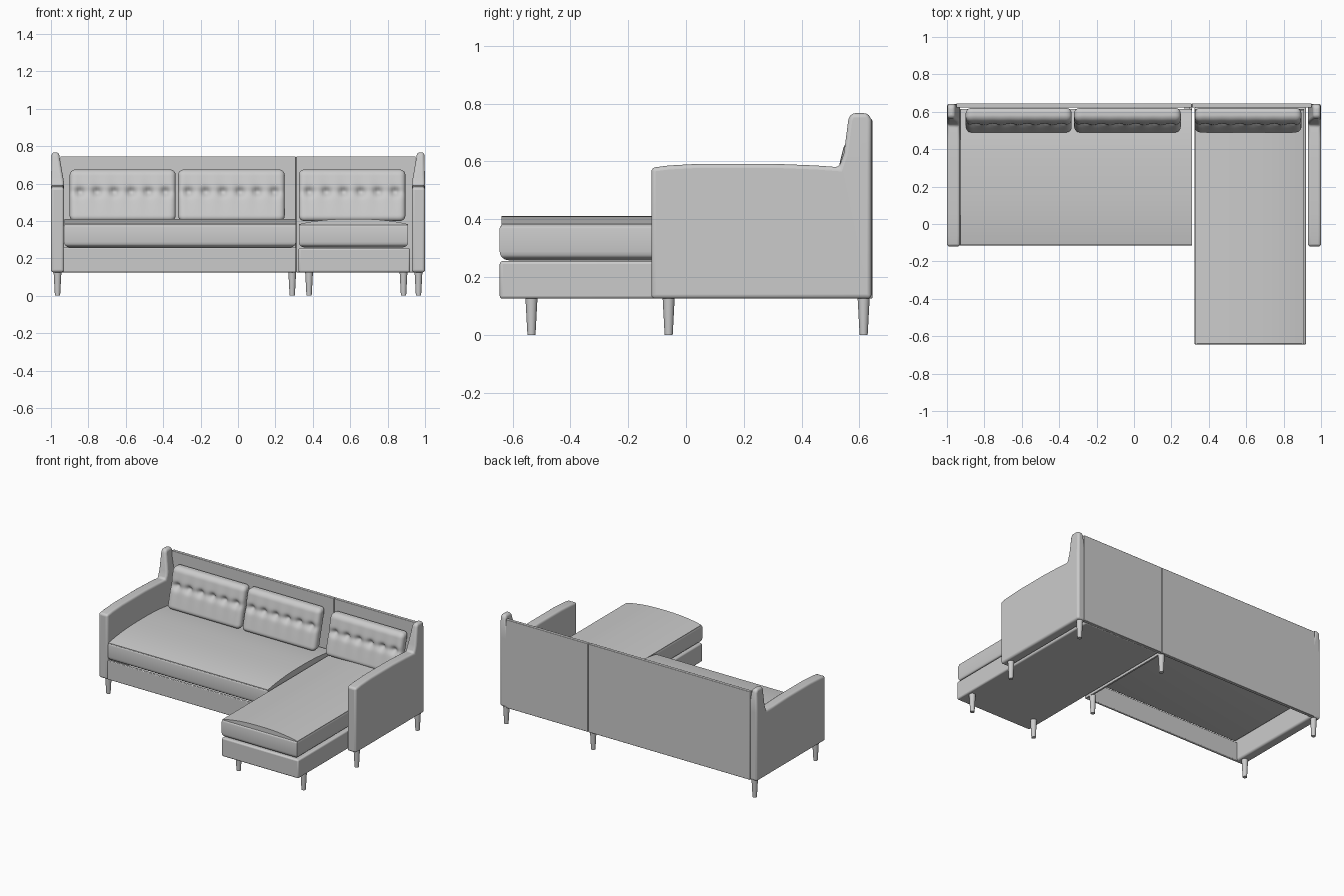
import bpy, bmesh, math
from mathutils import Vector

if "Cube" in bpy.data.objects:
    bpy.data.objects.remove(bpy.data.objects["Cube"])


def finish(name, bm, bevel=0.0, segs=3, angle=35):
    bmesh.ops.recalc_face_normals(bm, faces=bm.faces)
    me = bpy.data.meshes.new(name)
    bm.to_mesh(me)
    bm.free()
    ob = bpy.data.objects.new(name, me)
    bpy.context.collection.objects.link(ob)
    if bevel:
        m = ob.modifiers.new("soft_edges", 'BEVEL')
        m.width, m.segments, m.limit_method = bevel, segs, 'ANGLE'
        m.angle_limit = math.radians(40)
    bpy.ops.object.select_all(action='DESELECT')
    bpy.context.view_layer.objects.active = ob
    ob.select_set(True)
    bpy.ops.object.shade_smooth_by_angle(angle=math.radians(angle))
    return ob


def cube(lo, hi):
    bm = bmesh.new()
    bmesh.ops.create_cube(bm, size=1)
    for v in bm.verts:
        v.co = Vector([a + (c + 0.5) * (b - a) for a, b, c in zip(lo, hi, v.co)])
    return bm


def box(name, lo, hi, bevel=0.0, segs=3):
    return finish(name, cube(lo, hi), bevel, segs)


def prism(points, direction):
    bm = bmesh.new()
    f = bm.faces.new([bm.verts.new(p) for p in points])
    r = bmesh.ops.extrude_face_region(bm, geom=[f])
    for v in r['geom']:
        if isinstance(v, bmesh.types.BMVert):
            v.co += Vector(direction)
    return bm


def arm(name, side):
    # side profile with the raised wing at the back
    prof = [(-0.12, 0.125), (-0.12, 0.578), (-0.06, 0.586), (0.05, 0.592), (0.3, 0.592),
            (0.45, 0.586), (0.53, 0.58), (0.547, 0.63), (0.562, 0.745), (0.572, 0.767),
            (0.63, 0.767), (0.642, 0.745), (0.642, 0.125)]
    bm = prism([(1.0, y, z) for y, z in prof], (-0.07, 0, 0))
    bmesh.ops.bisect_plane(bm, geom=bm.verts[:] + bm.edges[:] + bm.faces[:],
                           plane_co=(0, 0, 0.605), plane_no=(0, 0, 1))
    for v in bm.verts:  # thin the wing toward its top
        t = max(0, (v.co.z - 0.605) / 0.16)
        v.co.x += (0.028 if v.co.x < 0.96 else -0.004) * t
        v.co.x *= side
    return finish(name, bm, 0.014, 4)


def crown(name, lo, hi, axis):
    # gently arched top of a seat, extruded along one axis
    a = 1 - axis
    n, pts = 16, []
    for i in range(n + 1):
        s = -1 + 2 * i / n
        p = [lo[0], lo[1], 0.383 + 0.028 * (1 - abs(s) ** 2.4)]
        p[a] = lo[a] + (hi[a] - lo[a]) * i / n
        pts.append(p)
    for k in (hi[a], lo[a]):
        p = [lo[0], lo[1], 0.37]
        p[a] = k
        pts.append(p)
    d = [0, 0, 0]
    d[axis] = hi[axis] - lo[axis]
    return finish(name, prism(pts, d))


def seat_cushion(name, lo, hi):
    bm = cube((*lo, 0.258), (*hi, 0.38))
    low = [e for e in bm.edges if all(v.co.z < 0.3 for v in e.verts)]
    top = [e for e in bm.edges if all(v.co.z > 0.3 for v in e.verts)]
    bmesh.ops.bevel(bm, geom=low, offset=0.03, segments=4, profile=0.5, affect='EDGES')
    top = [e for e in bm.edges if all(v.co.z > 0.379 for v in e.verts)]
    bmesh.ops.bevel(bm, geom=top, offset=0.012, segments=3, profile=0.5, affect='EDGES')
    return finish(name, bm, angle=50)


def back_cushion(name, x0, x1):
    # rounded box, one row of six tufts, leaning back
    w, d, h, r = (x1 - x0) / 2, 0.0375, 0.138, 0.03
    bm = bmesh.new()
    bmesh.ops.create_cube(bm, size=2)
    bmesh.ops.subdivide_edges(bm, edges=bm.edges[:], cuts=39, use_grid_fill=True)
    for v in bm.verts:
        p = Vector((v.co.x * w, v.co.y * d, v.co.z * h))
        c = Vector([max(-(s - r), min(s - r, q)) for s, q in zip((w, d, h), p)])
        p = c + (p - c).normalized() * r
        if p.y < 0:
            u = (p.x + w) / (2 * w) * 6.2 - 0.1
            fold = 0.5 + 0.5 * math.cos(2 * math.pi * (u - 0.5))
            dz = p.z - 0.018
            g = math.exp(-(dz / 0.022) ** 2)
            p.y += 0.022 * g * fold ** 2 + 0.006 * g + 0.004 * fold * math.exp(-(dz / 0.09) ** 2)
        p.y += 0.555 + 0.25 * p.z
        p.x += (x0 + x1) / 2
        p.z += 0.537
        v.co = p
    return finish(name, bm, angle=60)


def leg(name, x, y):
    bm = bmesh.new()
    bmesh.ops.create_cone(bm, cap_ends=True, segments=20, radius1=0.014, radius2=0.021, depth=0.13)
    bmesh.ops.translate(bm, verts=bm.verts, vec=(x, y, 0.065))
    return finish(name, bm)


# arms with wings
arm("right_arm", 1)
arm("left_arm", -1)

# back panels
box("sofa_back", (-0.95, 0.622, 0.125), (0.309, 0.645, 0.745), 0.003, 2)
box("chaise_back", (0.311, 0.622, 0.125), (0.95, 0.645, 0.745), 0.003, 2)

# bases: open-bottomed sofa rails, solid chaise plinth
box("sofa_front_rail", (-0.935, -0.115, 0.125), (0.31, -0.095, 0.258), 0.005)
box("sofa_end_rail", (0.298, -0.1, 0.125), (0.31, 0.625, 0.258))
box("chaise_base", (0.323, -0.645, 0.125), (0.92, 0.625, 0.255), 0.01)

# seats
seat_cushion("sofa_seat", (-0.93, -0.115), (0.31, 0.615))
crown("sofa_seat_top", (-0.928, -0.112), (0.31, 0.61), 0)
seat_cushion("chaise_seat", (0.325, -0.645), (0.91, 0.615))
crown("chaise_seat_top", (0.327, -0.638), (0.908, 0.61), 1)

# tufted back cushions
for nm, a, b in (("left", -0.9, -0.333), ("middle", -0.32, 0.25), ("right", 0.325, 0.895)):
    back_cushion(nm + "_back_cushion", a, b)

# legs
for i, (x, y) in enumerate([(-0.965, -0.06), (0.29, -0.06), (0.965, -0.06), (-0.965, 0.615),
                            (0.29, 0.615), (0.965, 0.615), (0.38, -0.535), (0.885, -0.535)]):
    leg(f"leg_{i + 1}", x, y)
